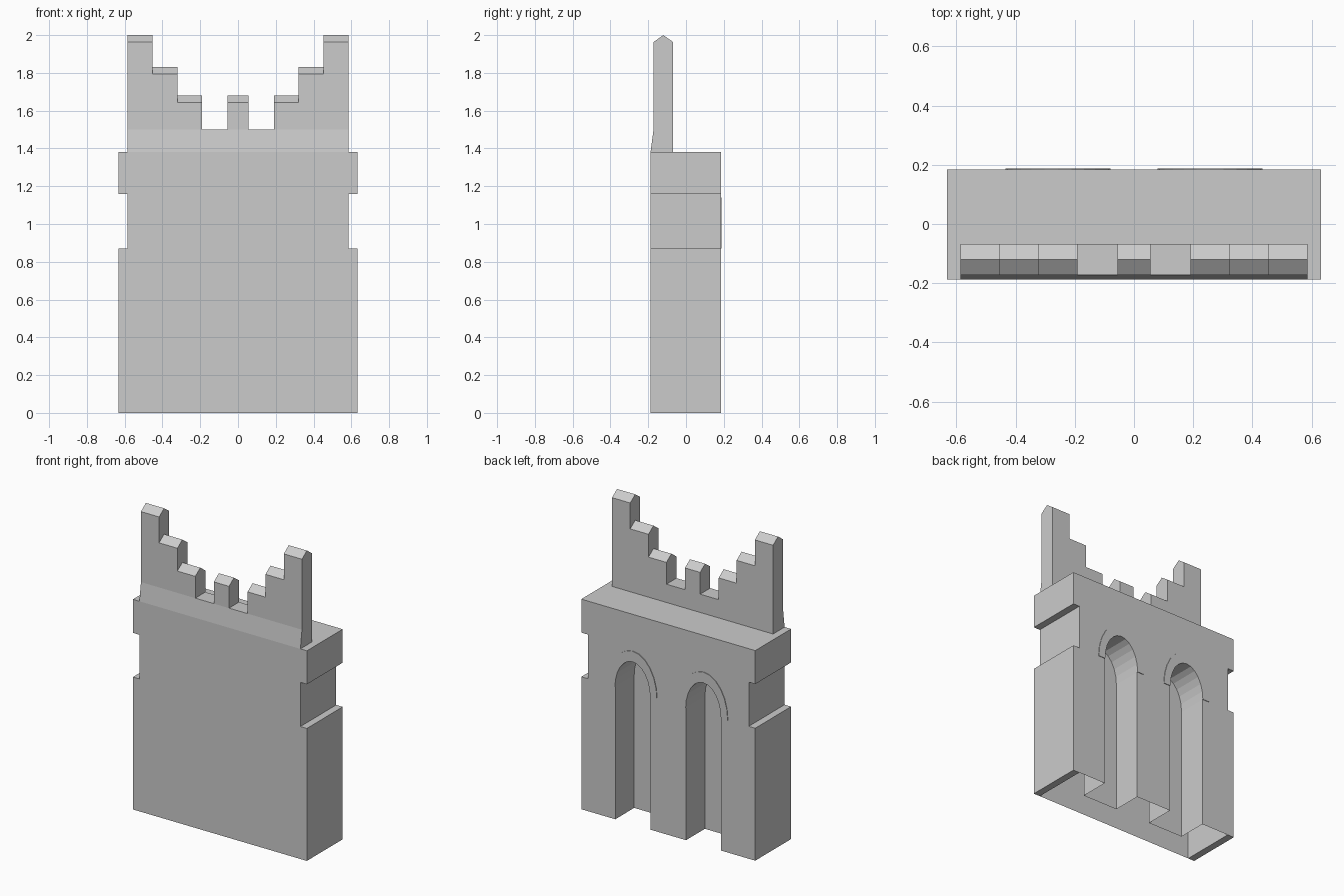
import bpy, bmesh
from math import sin, cos, pi

if "Cube" in bpy.data.objects:
    bpy.data.objects.remove(bpy.data.objects["Cube"])

FRONT, BACK, RECESS = -0.188, 0.184, -0.012
HALF, TOP, SPRING = 0.585, 1.38, 0.87


def finish(name, bm):
    bmesh.ops.remove_doubles(bm, verts=bm.verts[:], dist=1e-5)
    bmesh.ops.recalc_face_normals(bm, faces=bm.faces[:])
    me = bpy.data.meshes.new(name)
    bm.to_mesh(me)
    bm.free()
    ob = bpy.data.objects.new(name, me)
    bpy.context.collection.objects.link(ob)
    return ob


def face(bm, pts):
    bm.faces.new([bm.verts.new(p) for p in pts])


def prism(name, pts, axis, a, b):
    """Extrude a 2D outline along x (outline y,z) or along y (outline x,z)."""
    bm = bmesh.new()
    def at(p, d):
        return (d, p[0], p[1]) if axis == 'x' else (p[0], d, p[1])
    face(bm, [at(p, a) for p in pts])
    face(bm, [at(p, b) for p in pts])
    for p, q in zip(pts, pts[1:] + pts[:1]):
        face(bm, [at(p, a), at(q, a), at(q, b), at(p, b)])
    return finish(name, bm)


def arch(cx, rx, rz, n=12):
    return [(cx - rx * cos(pi * i / n), SPRING + rz * sin(pi * i / n))
            for i in range(n + 1)]


# Hollow core, open underneath, with two arched recesses in the back
niches = [[(c - 0.128, 0)] + arch(c, 0.128, 0.2) + [(c + 0.128, 0)]
          for c in (-0.257, 0.257)]
frame = [(HALF, 0), (HALF, TOP), (-HALF, TOP), (-HALF, 0)]
bm = bmesh.new()
face(bm, [(x, FRONT, z) for x, z in frame])
face(bm, [(x, BACK, z) for x, z in frame + niches[0] + niches[1]])
for p, q in zip(frame, frame[1:]):
    face(bm, [(p[0], FRONT, p[1]), (q[0], FRONT, q[1]),
              (q[0], BACK, q[1]), (p[0], BACK, p[1])])
for niche in niches:
    face(bm, [(x, RECESS, z) for x, z in niche])
    for p, q in zip(niche, niche[1:]):
        face(bm, [(p[0], RECESS, p[1]), (q[0], RECESS, q[1]),
                  (q[0], BACK, q[1]), (p[0], BACK, p[1])])
finish("wall_core", bm)

# Side pads leaving a notch between them
for side, s in (("left", -1), ("right", 1)):
    for part, z0, z1 in (("lower", 0, SPRING), ("upper", 1.16, TOP)):
        prism(f"{part}_pad_{side}",
              [(s * HALF, z0), (s * 0.632, z0), (s * 0.632, z1), (s * HALF, z1)],
              'y', FRONT, BACK)

# Thin raised surround over each arch
for side, c in (("left", -0.257), ("right", 0.257)):
    prism(f"arch_trim_{side}",
          arch(c, 0.177, 0.27) + arch(c, 0.128, 0.2)[::-1], 'y', BACK, 0.188)

# Sloped base of the parapet
Y0, Y1, RIDGE, LOW = -0.172, -0.068, -0.12, 1.5
prism("parapet_base", [(FRONT, TOP), (Y1, TOP), (Y1, LOW), (Y0, LOW)],
      'x', -HALF, HALF)

# Stepped merlons: bodies and ridged caps
steps = [(0.19, 0.32, 1.68), (0.32, 0.453, 1.83), (0.453, HALF, 2.0)]
EAVE = 0.037
outline = [(0.19, LOW)]
for a, b, h in steps:
    outline += [(a, h - EAVE), (b, h - EAVE)]
outline.append((HALF, LOW))


def cap(name, a, b, h):
    prism(name, [(Y0, h - EAVE), (Y1, h - EAVE), (RIDGE, h)], 'x', a, b)


for side, s in (("left", -1), ("right", 1)):
    prism(f"stepped_merlon_{side}", [(s * x, z) for x, z in outline], 'y', Y0, Y1)
    for i, (a, b, h) in enumerate(steps):
        cap(f"merlon_cap_{side}_{i}", s * a, s * b, h)

# Centre merlon
h = 1.68 - EAVE
prism("centre_merlon", [(-0.055, LOW), (0.055, LOW), (0.055, h), (-0.055, h)],
      'y', Y0, Y1)
cap("centre_merlon_cap", -0.055, 0.055, 1.68)
